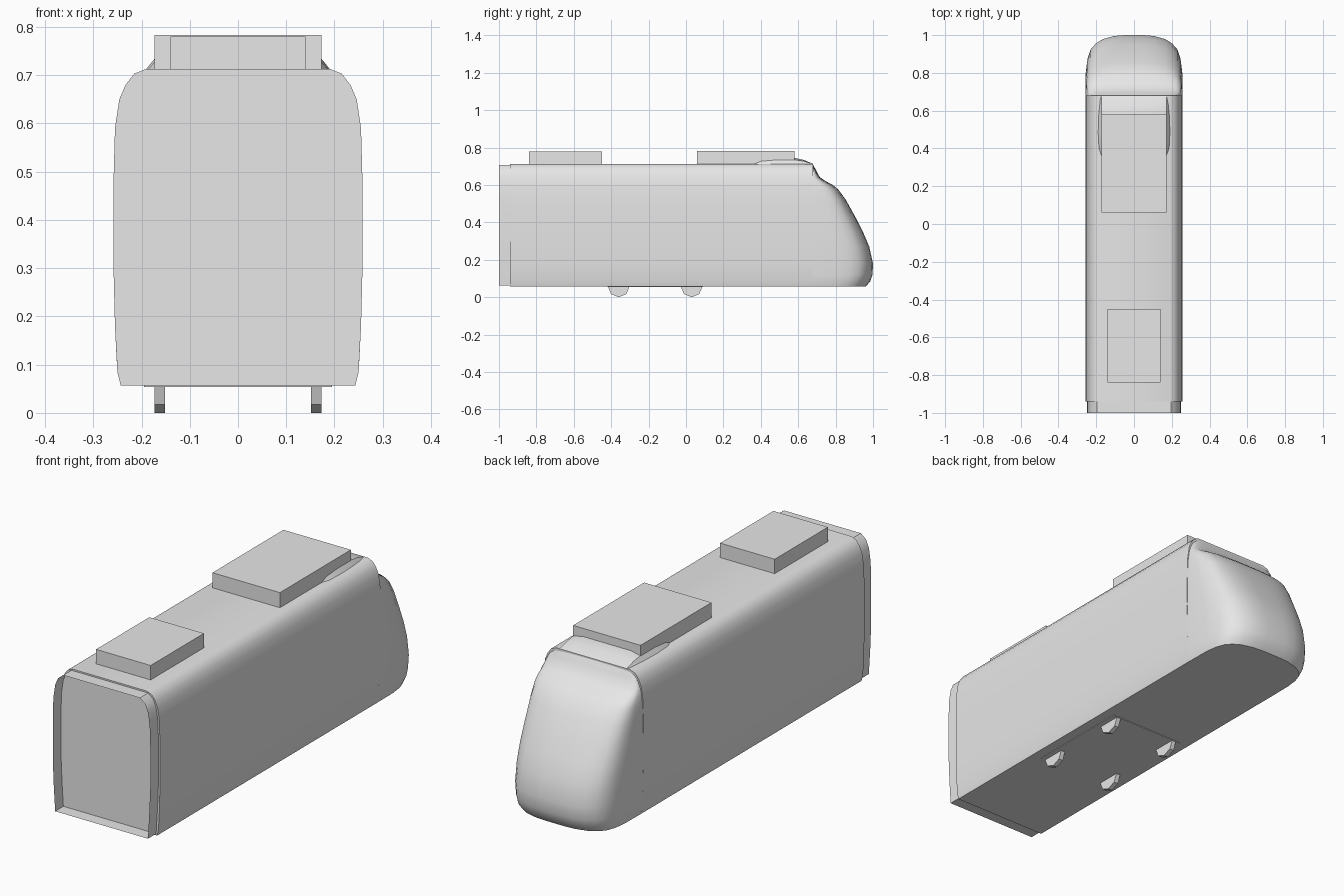
import bpy, bmesh, math
from mathutils import Matrix

cube = bpy.data.objects.get("Cube")
if cube:
    bpy.data.objects.remove(cube)

grey = bpy.data.materials.new("light grey")
grey.use_nodes = True
grey.diffuse_color = (0.8, 0.8, 0.8, 1)
grey.node_tree.nodes["Principled BSDF"].inputs["Base Color"].default_value = (0.8, 0.8, 0.8, 1)


def finish(name, bm, smooth=False):
    bmesh.ops.recalc_face_normals(bm, faces=bm.faces)
    mesh = bpy.data.meshes.new(name)
    bm.to_mesh(mesh)
    bm.free()
    mesh.materials.append(grey)
    ob = bpy.data.objects.new(name, mesh)
    bpy.context.collection.objects.link(ob)
    if smooth:
        bpy.ops.object.select_all(action='DESELECT')
        ob.select_set(True)
        bpy.context.view_layer.objects.active = ob
        bpy.ops.object.shade_smooth_by_angle(angle=math.radians(35))
    return ob


def loft(name, rings, closed=True, caps=(True, True)):
    """Skin a list of equally long rings of points."""
    bm = bmesh.new()
    rows = [[bm.verts.new(p) for p in ring] for ring in rings]
    n = len(rows[0])
    for a, b in zip(rows, rows[1:]):
        for i in range(n if closed else n - 1):
            j = (i + 1) % n
            bm.faces.new((a[i], a[j], b[j], b[i]))
    for row, cap in zip((rows[0], rows[-1]), caps):
        if cap:
            bm.faces.new(row)
    return finish(name, bm, True)


def box(name, x, y0, y1, z0, z1):
    bm = bmesh.new()
    size = Matrix.Diagonal((2 * x, y1 - y0, z1 - z0, 1))
    place = Matrix.Translation((0, (y0 + y1) / 2, (z0 + z1) / 2))
    bmesh.ops.create_cube(bm, size=1, matrix=place @ size)
    return finish(name, bm)


def section(half, y):
    """Mirror a half outline across x = 0 at the given y."""
    return [(x, y, z) for x, z in half] + [(-x, y, z) for x, z in reversed(half)]


# Main body: rounded roof, slightly bulging sides
body_half = [(0.243, 0.057), (0.25, 0.085), (0.255, 0.18), (0.258, 0.3), (0.258, 0.48),
             (0.255, 0.59), (0.246, 0.65), (0.233, 0.68), (0.215, 0.703), (0.19, 0.713)]
loft("body", [section(body_half, y) for y in (-0.94, 0.68)])

# Open rim around the recessed flat end
rim_half = [(0.238, 0.064), (0.245, 0.18), (0.25, 0.3), (0.25, 0.5), (0.247, 0.59),
            (0.238, 0.65), (0.223, 0.685), (0.197, 0.706)]
loft("end_rim", [section(rim_half, y) for y in (-1.0, -0.94)], caps=(False, False))

# Nose: plan outline scaled per height level (z, front y, half width)
levels = [(0.057, 0.962, 0.243), (0.085, 0.985, 0.25), (0.12, 0.997, 0.252), (0.18, 1.0, 0.255),
          (0.27, 0.98, 0.257), (0.35, 0.946, 0.258), (0.43, 0.905, 0.257), (0.52, 0.855, 0.256),
          (0.575, 0.815, 0.253), (0.60, 0.785, 0.25), (0.622, 0.745, 0.247), (0.642, 0.715, 0.242),
          (0.68, 0.695, 0.225), (0.708, 0.679, 0.2)]
plan = [(1, 0), (0.995, 0.42), (0.965, 0.62), (0.9, 0.77), (0.8, 0.86),
        (0.65, 0.935), (0.42, 0.985), (0.2, 1)]
plan += [(-u, v) for u, v in reversed(plan)]
loft("nose", [[(w * u, 0.67 + (front - 0.67) * v, z) for u, v in plan]
              for z, front, w in levels])

# Roof fairing in front of the large roof unit (y, half width, top z)
fairing = [(0.36, 0.175, 0.712), (0.40, 0.19, 0.735), (0.48, 0.194, 0.745),
           (0.58, 0.19, 0.745), (0.63, 0.185, 0.734), (0.68, 0.18, 0.713)]
loft("roof_fairing", [[(w, y, 0.708), (0.172, y, z - (z - 0.712) * 0.3), (0.12, y, z),
                       (-0.12, y, z), (-0.172, y, z - (z - 0.712) * 0.3), (-w, y, 0.708)]
                      for y, w, z in fairing])

# Roof units and underframe plate
box("large_roof_unit", 0.173, 0.06, 0.58, 0.70, 0.783)
box("small_roof_unit", 0.14, -0.84, -0.45, 0.70, 0.78)
box("underframe_plate", 0.195, -0.42, 0.09, 0.054, 0.06)

# Wheels
for side, x in (("left", 0.162), ("right", -0.162)):
    for place, y in (("front", -0.36), ("rear", 0.03)):
        bm = bmesh.new()
        turn = Matrix.Translation((x, y, 0.058)) @ Matrix.Rotation(math.pi / 2, 4, 'Y')
        bmesh.ops.create_cone(bm, cap_ends=True, segments=8, radius1=0.058, radius2=0.058,
                              depth=0.022, matrix=turn)
        finish(f"{place}_{side}_wheel", bm)
